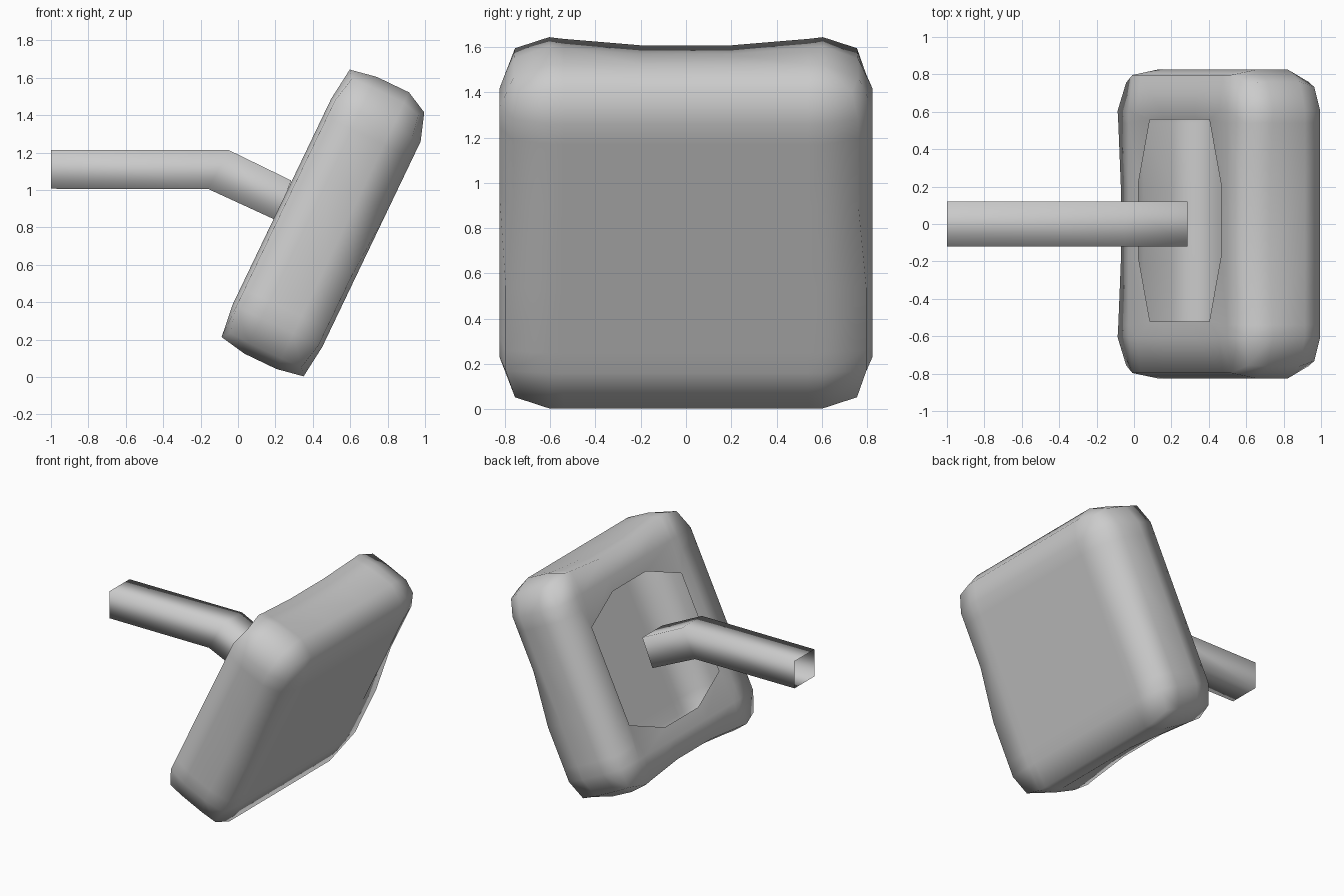
import bpy, bmesh, math
from mathutils import Vector

if "Cube" in bpy.data.objects:
    bpy.data.objects.remove(bpy.data.objects["Cube"])

# Pad axes: U along its height, W across, N out of the front face
U, W, N = Vector((0.432, 0, 0.902)), Vector((0, 1, 0)), Vector((0.902, 0, -0.432))
CENTRE = Vector((0.474, 0, 0.824))
HALF = (0.82, 0.825, 0.265)
RAD = (0.21, 0.22, 0.17)
HOLE_A, HOLE_B = 0.51, 0.54


def mirrored(*values):
    return [-v for v in values] + [v for v in reversed(values)]


STATIONS = (mirrored(0.82, 0.61, HOLE_A, 0.2),
            mirrored(0.825, 0.605, HOLE_B, 0.2),
            mirrored(0.265, 0.095))


def add_object(name, bm):
    mesh = bpy.data.meshes.new(name)
    bm.to_mesh(mesh)
    bm.free()
    mesh.shade_smooth()
    obj = bpy.data.objects.new(name, mesh)
    bpy.context.collection.objects.link(obj)
    return obj


def shape(p):
    """Round the box, dent the back edges and cut the corners of the back opening."""
    a, b, c = p
    if c < -0.26 and abs(a) < HOLE_A + 0.01 and abs(b) < HOLE_B + 0.01:
        if abs(a) > 0.5 and abs(b) > 0.5:
            a *= 0.72
        b += 0.02
        c = -0.255
    else:
        core = [max(-(h - r), min(h - r, v)) for v, h, r in zip(p, HALF, RAD)]
        d = [(v - k) / r for v, k, r in zip(p, core, RAD)]
        power = 2 if a > 0 and c > 0 else 5
        size = (math.hypot(d[0], d[1]) ** power + abs(d[2]) ** power) ** (1 / power)
        a, b, c = [k + r * e / size for k, r, e in zip(core, RAD, d)]
        if abs(a) > 0.7 and c < 0:
            a -= math.copysign(0.045, a) * max(0, 1 - (b / 0.6) ** 2)
    return CENTRE + U * a + W * b + N * c


# Cushion shell: surface of a lattice box, open at the back
bm = bmesh.new()
verts = {}


def corner(idx):
    if idx not in verts:
        verts[idx] = bm.verts.new(shape([STATIONS[k][i] for k, i in enumerate(idx)]))
    return verts[idx]


for axis in range(3):
    s, t = (axis + 1) % 3, (axis + 2) % 3
    for end in (0, len(STATIONS[axis]) - 1):
        for i in range(len(STATIONS[s]) - 1):
            for j in range(len(STATIONS[t]) - 1):
                if axis == 2 and end == 0 and 2 <= i <= 4 and 2 <= j <= 4:
                    continue
                quad = []
                for di, dj in ((0, 0), (1, 0), (1, 1), (0, 1)):
                    idx = [0, 0, 0]
                    idx[axis], idx[s], idx[t] = end, i + di, j + dj
                    quad.append(corner(tuple(idx)))
                bm.faces.new(quad if end else quad[::-1])
add_object("cushion", bm)

# Support arm: open four-sided tube with one bend
bm = bmesh.new()
rings = []
for x, z, tilt, rise in ((-1, 1.11, 0, 0.103), (-0.105, 1.11, 0.055, 0.104), (0.242, 0.946, 0.043, 0.105)):
    rings.append([bm.verts.new((x + k * tilt, y * 0.12, z + k * rise))
                  for y, k in ((1, 1), (-1, 1), (-1, -1), (1, -1))])
for r0, r1 in zip(rings, rings[1:]):
    for k in range(4):
        n = (k + 1) % 4
        bm.faces.new((r0[k], r0[n], r1[n], r1[k]))
add_object("support_arm", bm)
